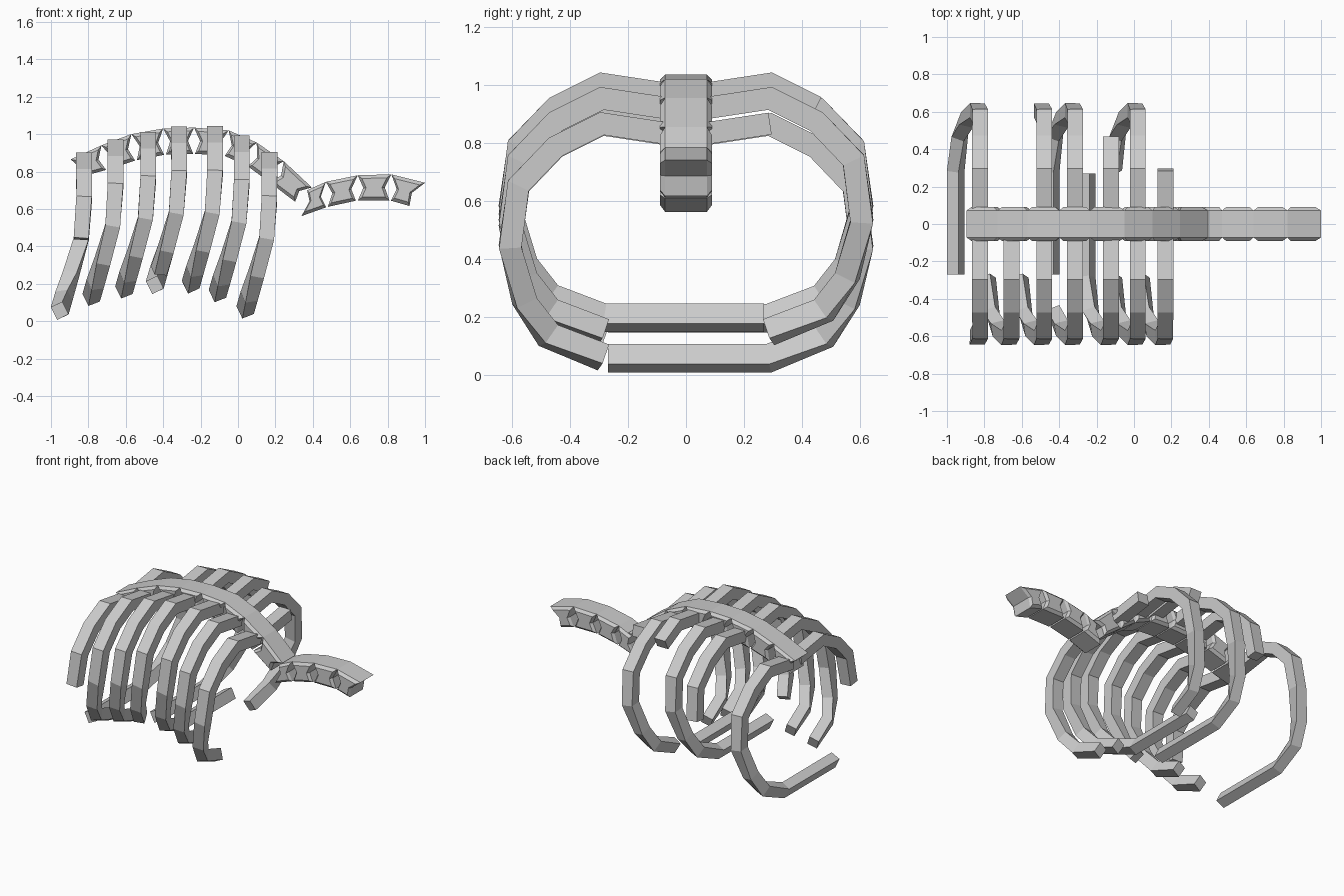
import bpy, bmesh, math
from mathutils import Vector

if "Cube" in bpy.data.objects:
    bpy.data.objects.remove(bpy.data.objects["Cube"])


def finish(name, bm):
    bmesh.ops.recalc_face_normals(bm, faces=bm.faces[:])
    me = bpy.data.meshes.new(name)
    bm.to_mesh(me)
    bm.free()
    ob = bpy.data.objects.new(name, me)
    bpy.context.collection.objects.link(ob)
    return ob


def skin(bm, rings):
    """Bridge equal-length rings of points and cap both ends."""
    vs = [[bm.verts.new(p) for p in r] for r in rings]
    n = len(vs[0])
    for a, b in zip(vs, vs[1:]):
        for i in range(n):
            j = (i + 1) % n
            bm.faces.new((a[i], a[j], b[j], b[i]))
    bm.faces.new(vs[0])
    bm.faces.new(vs[-1])


# Vertebrae: hexagonal side profile with notched ends and raised side pads
def vertebra(name, a, b):
    (t0, b0), (t1, b1) = a, b
    t0, b0, t1, b1 = (Vector((p[0], 0, p[1])) for p in (t0, b0, t1, b1))
    b0, b1 = b0.lerp(b1, 0.03), b1.lerp(b0, 0.03)
    m0, m1 = (t0 + b0) / 2, (t1 + b1) / 2
    along = (m1 - m0).normalized() * 0.03
    prof = [t0, t1, m1 - along, b1, b0, m0 + along]
    c = sum(prof, Vector()) / 6

    def ring(y, s):
        return [c + (p - c) * s + Vector((0, y, 0)) for p in prof]

    bm = bmesh.new()
    skin(bm, [ring(-0.09, 0.74), ring(-0.072, 1), ring(0.072, 1), ring(0.09, 0.74)])
    finish(name, bm)


# (top, bottom) points of the joints between vertebrae, in x and z
BACK = [((-.895, .865), (-.865, .765)), ((-.73, .94), (-.70, .81)),
        ((-.57, 1.0), (-.545, .86)), ((-.40, 1.03), (-.39, .89)),
        ((-.235, 1.035), (-.235, .895)), ((-.05, 1.02), (-.075, .885)),
        ((.10, .955), (.05, .83)), ((.245, .855), (.165, .745)),
        ((.395, .715), (.31, .635))]
TAIL = [((.37, .70), (.335, .56)), ((.47, .745), (.475, .61)),
        ((.64, .78), (.635, .645)), ((.82, .785), (.815, .645)),
        ((1.0, .74), (.92, .615))]
for label, joints in (("back_vertebra", BACK), ("neck_vertebra", TAIL)):
    for i in range(len(joints) - 1):
        vertebra(f"{label}_{i + 1}", joints[i], joints[i + 1])

# Rib path: backward sweep, y, z, roll in degrees, width
RIB = [(0, .04, .825, 0, .084), (0, .29, .863, 0, .084), (0, .45, .783, 0, .084),
       (0, .578, .65, 0, .083), (-.015, .607, .44, 6, .08), (-.07, .557, .25, 16, .075),
       (-.108, .475, .132, 22, .07), (-.13, .285, .056, 26, .068), (-.13, -.27, .056, 26, .068)]


def rib(name, x, dz, side, last):
    pts = [Vector((x + p[0], side * p[1], p[2] + dz)) for p in RIB]
    rings = []
    for i in range(last + 1):
        d1 = (pts[i] - pts[i - 1]).normalized() if i else (pts[1] - pts[0]).normalized()
        d2 = (pts[i + 1] - pts[i]).normalized() if i < last else d1
        t = (d1 + d2).normalized()
        roll, w = math.radians(RIB[i][3]), RIB[i][4] / 2
        u = Vector((math.cos(roll), 0, math.sin(roll)))
        u = (u - t * u.dot(t)).normalized() * w
        v = t.cross(u).normalized() * 0.038 / t.dot(d1)
        rings.append([pts[i] + u + v, pts[i] + u - v, pts[i] - u - v, pts[i] - u + v])
    bm = bmesh.new()
    skin(bm, rings)
    finish(name, bm)


# Each rib pair: x, lift, where the front and back ribs break off (0 = missing)
PAIRS = [(-.823, 0, 4, 8), (-.655, .07, 7, 0), (-.48, .11, 7, 4), (-.315, .138, 6, 8),
         (-.123, .14, 8, 2), (.02, .09, 7, 7), (.168, .003, 7, 1)]
for i, (x, dz, front, back) in enumerate(PAIRS):
    if front:
        rib(f"front_rib_{i + 1}", x, dz, -1, front)
    if back:
        rib(f"back_rib_{i + 1}", x, dz, 1, back)
